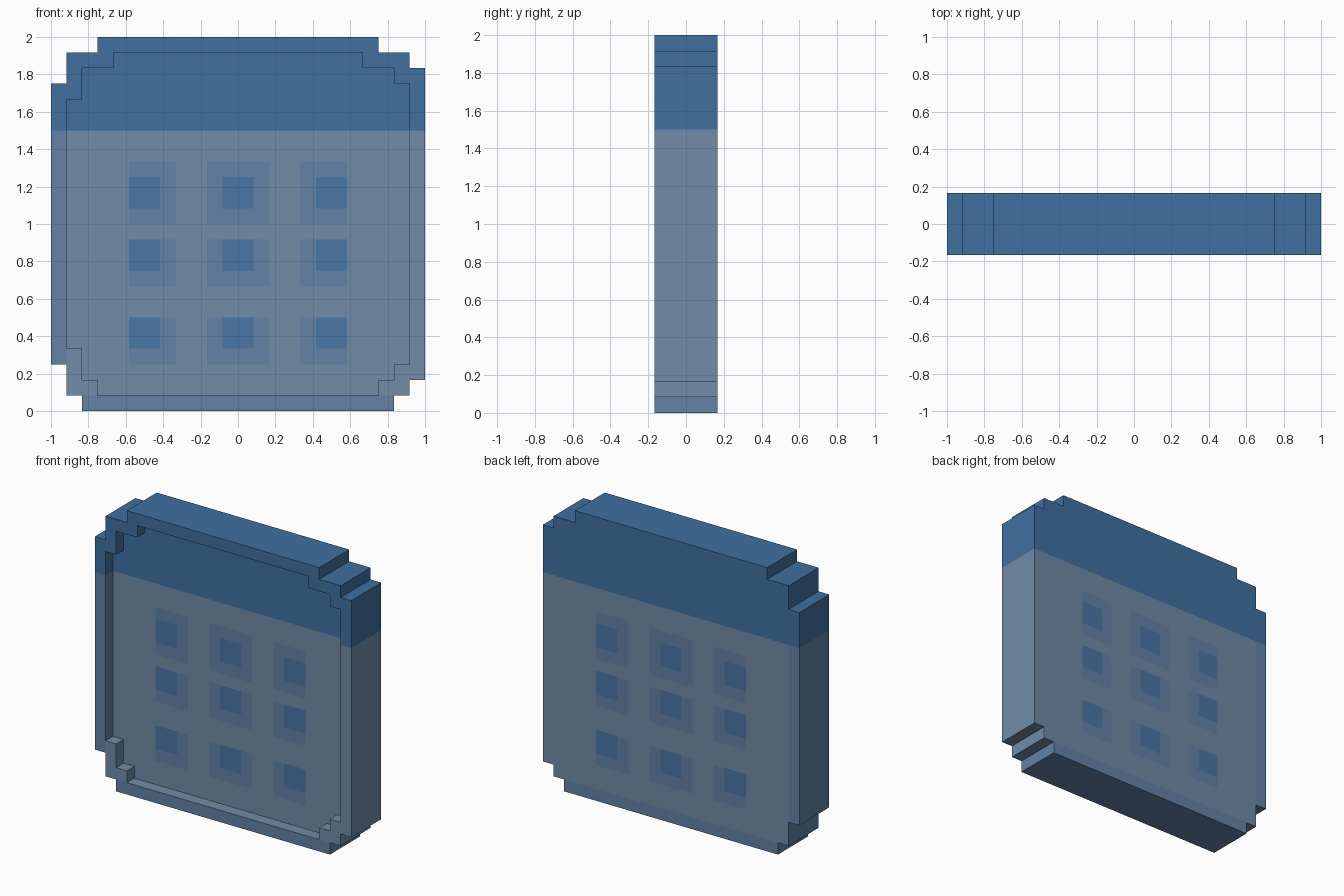
import bpy, bmesh
from mathutils import Vector

if "Cube" in bpy.data.objects:
    bpy.data.objects.remove(bpy.data.objects["Cube"])

U = 2 / 24  # one pixel step of the icon


def prism(name, outline, y0, y1):
    """Extrude an x-z outline (in pixel steps) from y0 to y1."""
    bm = bmesh.new()
    face = bm.faces.new([bm.verts.new((x * U - 1, y0, z * U)) for x, z in outline])
    moved = bmesh.ops.extrude_face_region(bm, geom=[face])["geom"]
    bmesh.ops.translate(bm, vec=(0, y1 - y0, 0),
                        verts=[v for v in moved if isinstance(v, bmesh.types.BMVert)])
    bmesh.ops.recalc_face_normals(bm, faces=bm.faces)
    mesh = bpy.data.meshes.new(name)
    bm.to_mesh(mesh)
    bm.free()
    obj = bpy.data.objects.new(name, mesh)
    bpy.context.collection.objects.link(obj)
    return obj


def material(name, rgb):
    mat = bpy.data.materials.new(name)
    mat.diffuse_color = (*rgb, 1)
    mat.use_nodes = True
    mat.node_tree.nodes["Principled BSDF"].inputs["Base Color"].default_value = mat.diffuse_color
    return mat


# Stepped outlines, counter-clockwise from the lower left
outer = [(2, 0), (22, 0), (22, 1), (23, 1), (23, 2), (24, 2), (24, 22), (23, 22),
         (23, 23), (21, 23), (21, 24), (3, 24), (3, 23), (1, 23), (1, 21), (0, 21),
         (0, 3), (1, 3), (1, 1), (2, 1)]
inner = [(3, 1), (21, 1), (21, 2), (22, 2), (22, 3), (23, 3), (23, 21), (22, 21),
         (22, 22), (20, 22), (20, 23), (4, 23), (4, 22), (2, 22), (2, 20), (1, 20),
         (1, 4), (2, 4), (2, 2), (3, 2)]

# Calendar slab with a one-step recess in the front
body = prism("calendar_body", outer, -2 * U, 2 * U)
cutter = prism("recess_cutter", inner, -4 * U, -U)
cut = body.modifiers.new("recess", "BOOLEAN")
cut.operation = "DIFFERENCE"
cut.solver = "EXACT"
cut.object = cutter
graph = bpy.context.evaluated_depsgraph_get()
body.data = bpy.data.meshes.new_from_object(body.evaluated_get(graph))
body.modifiers.clear()
bpy.data.objects.remove(cutter)

# Page, header band, soft square edges and day squares
body.data.materials.clear()
for mat in (material("page", (0.162, 0.263, 0.392)),
            material("header", (0.052, 0.162, 0.352)),
            material("soft_edge", (0.122, 0.225, 0.385)),
            material("day_square", (0.070, 0.181, 0.376))):
    body.data.materials.append(mat)

# (full start, core start, core end, full end) of each column and row
columns = [(5, 5, 7, 8), (10, 11, 13, 14), (16, 17, 19, 19)]
rows = [(3, 4, 6, 6), (8, 9, 11, 11), (12, 13, 15, 16)]


def shade(x, z):
    if z > 18:
        return 1
    for c in columns:
        for r in rows:
            if c[1] < x < c[2] and r[1] < z < r[2]:
                return 3
            if c[0] < x < c[3] and r[0] < z < r[3]:
                return 2
    return 2 if x < 1 or z < 1 else 0


# Split the surface along the colour borders, then colour each face
bm = bmesh.new()
bm.from_mesh(body.data)
x_lines = {1} | {v for c in columns for v in c}
z_lines = {1, 18} | {v for r in rows for v in r}
planes = [((x * U - 1, 0, 0), (1, 0, 0)) for x in sorted(x_lines)]
planes += [((0, 0, z * U), (0, 0, 1)) for z in sorted(z_lines)]
for co, no in planes:
    bmesh.ops.bisect_plane(bm, geom=bm.verts[:] + bm.edges[:] + bm.faces[:],
                           dist=1e-5, plane_co=Vector(co), plane_no=Vector(no))
for f in bm.faces:
    mid = f.calc_center_bounds()
    f.material_index = shade((mid.x + 1) / U, mid.z / U)
    f.smooth = False
bm.to_mesh(body.data)
bm.free()
